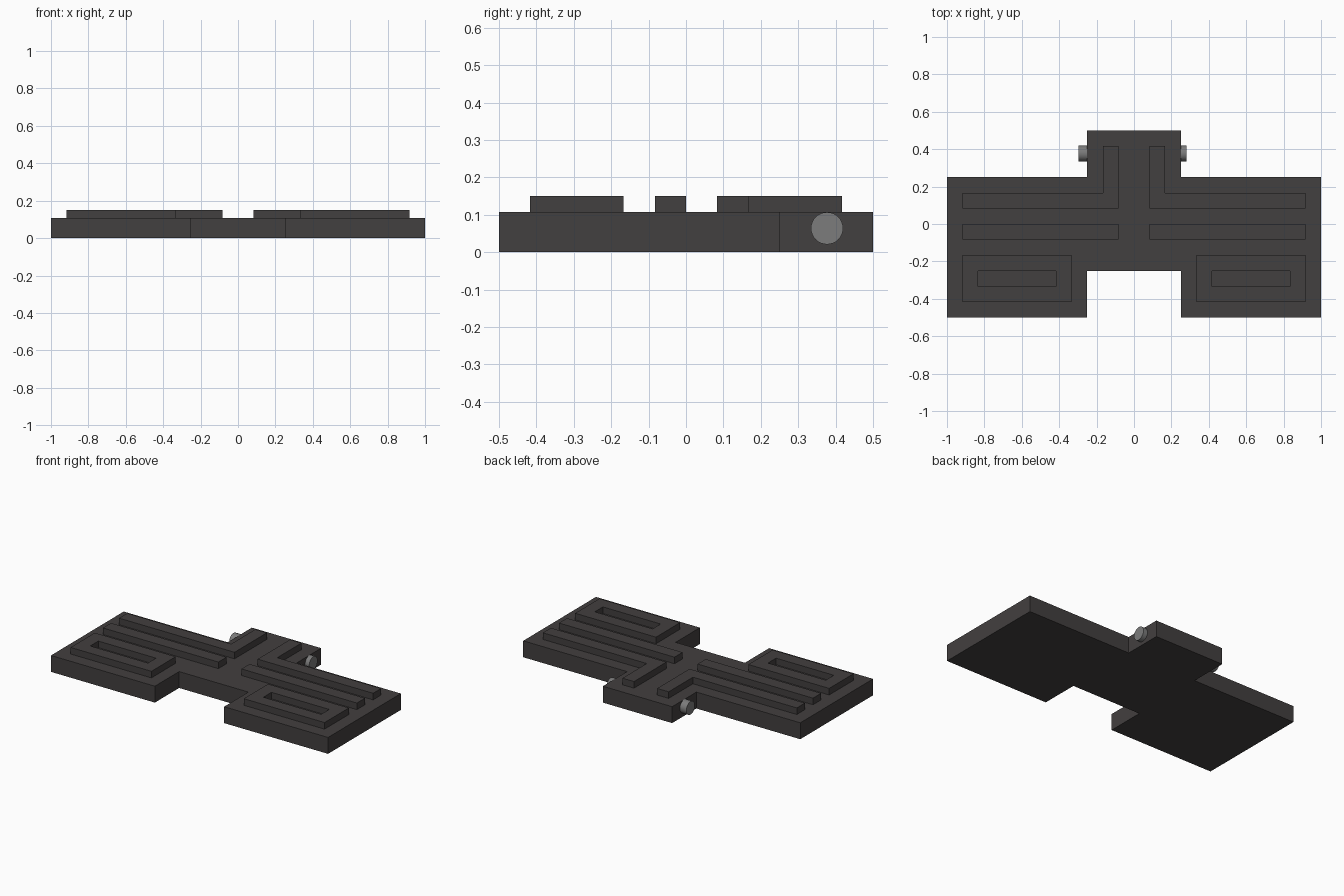
import bpy, bmesh, math

if "Cube" in bpy.data.objects:
    bpy.data.objects.remove(bpy.data.objects["Cube"])

PLATE_TOP, RIB_TOP = 0.107, 0.15


def material(name, rgb):
    m = bpy.data.materials.new(name)
    m.diffuse_color = (*rgb, 1)
    m.use_nodes = True
    m.node_tree.nodes["Principled BSDF"].inputs["Base Color"].default_value = m.diffuse_color
    return m


def inside(x, y, box):
    x0, x1, y0, y1 = [v / 12 for v in box]
    return x0 < x < x1 and y0 < y < y1


# Outlines on a 1/12 unit grid, right half only (mirrored through |x|)
PLATE = [(-1, 12, -3, 3), (3, 12, -6, 3), (-1, 3, 3, 6)]
RIBS = [(1, 11, 1, 2), (1, 2, 2, 5),                      # L-shaped rib
        (1, 11, -1, 0),                                   # straight rib
        (4, 11, -5, -4), (4, 11, -3, -2),                 # rectangular ring
        (4, 5, -4, -3), (10, 11, -4, -3)]


def faces_in(faces, boxes):
    out = []
    for f in faces:
        c = f.calc_center_median()
        if any(inside(abs(c.x), c.y, b) for b in boxes):
            out.append(f)
    return out


def raise_faces(bm, faces, height, keep):
    res = bmesh.ops.extrude_face_region(bm, geom=faces, use_keep_orig=keep)
    for v in [g for g in res["geom"] if isinstance(g, bmesh.types.BMVert)]:
        v.co.z = height
    return [g for g in res["geom"] if isinstance(g, bmesh.types.BMFace)]


# Ribbed plate: grid cut to outline, thickened, then ribs raised
bm = bmesh.new()
bmesh.ops.create_grid(bm, x_segments=24, y_segments=12, size=1)
for v in bm.verts:
    v.co.y *= 0.5
wanted = set(faces_in(bm.faces, PLATE))
bmesh.ops.delete(bm, geom=[f for f in bm.faces if f not in wanted], context='FACES')
raise_faces(bm, bm.faces[:], PLATE_TOP, True)
top = [f for f in bm.faces if all(v.co.z > PLATE_TOP - 1e-4 for v in f.verts)]
ribs = faces_in(top, RIBS)
raise_faces(bm, ribs, RIB_TOP, False)
left_over = [f for f in ribs if f.is_valid]
if left_over:
    bmesh.ops.delete(bm, geom=left_over, context='FACES')
bmesh.ops.recalc_face_normals(bm, faces=bm.faces[:])
bmesh.ops.dissolve_limit(bm, angle_limit=math.radians(1), verts=bm.verts[:], edges=bm.edges[:])
mesh = bpy.data.meshes.new("ribbed_plate")
bm.to_mesh(mesh)
bm.free()
plate = bpy.data.objects.new("ribbed_plate", mesh)
bpy.context.collection.objects.link(plate)
mesh.materials.append(material("dark_metal", (0.055, 0.05, 0.05)))

# Hinge pin through the rear tab
x0, x1 = -0.297, 0.28
bpy.ops.mesh.primitive_cylinder_add(vertices=32, radius=0.043, depth=x1 - x0,
                                    location=((x0 + x1) / 2, 0.377, 0.064),
                                    rotation=(0, math.pi / 2, 0))
pin = bpy.context.object
pin.name = "hinge_pin"
pin.data.materials.append(material("pin_metal", (0.2, 0.2, 0.2)))
bpy.ops.object.shade_smooth_by_angle(angle=math.radians(30))
